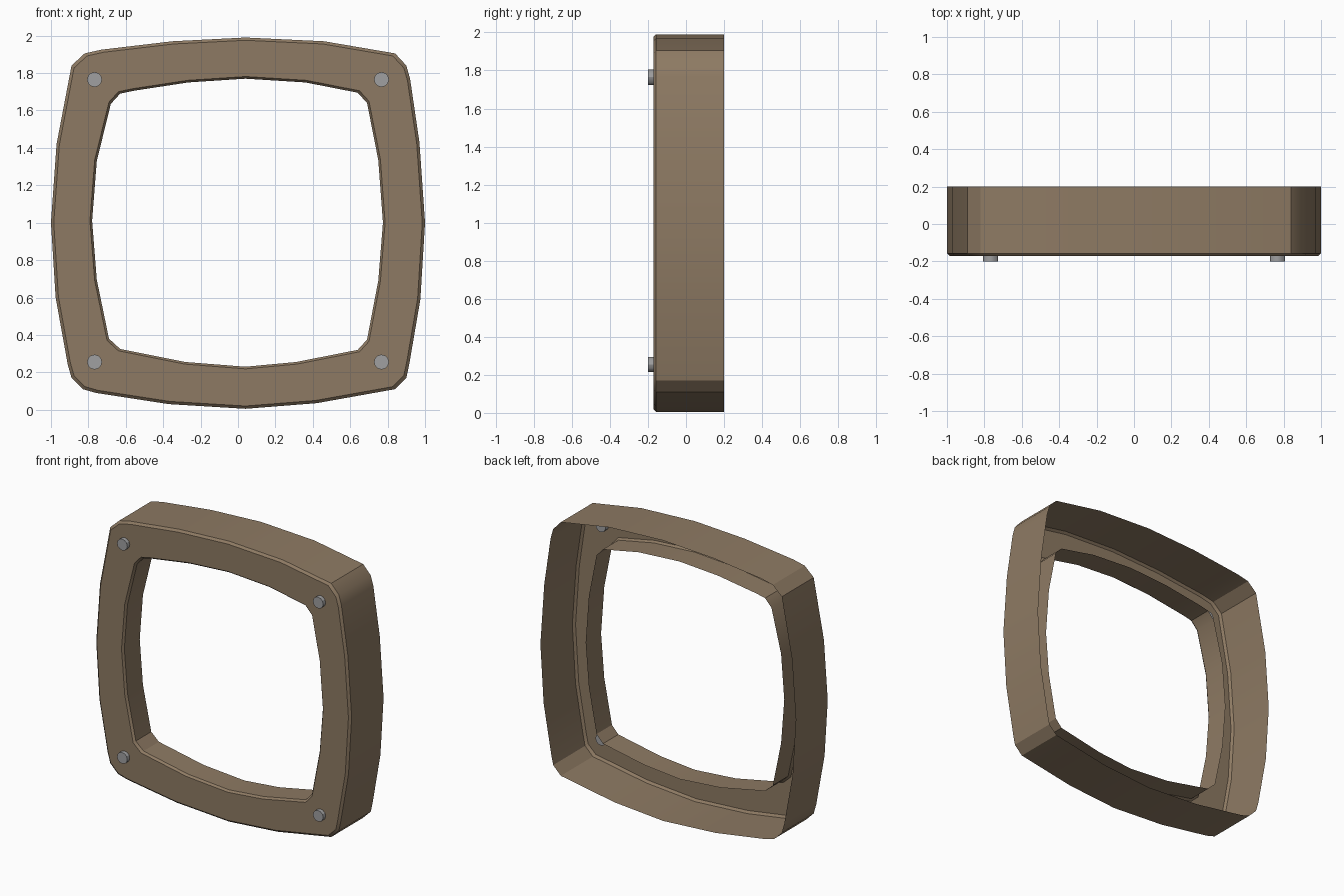
import bpy, bmesh, math
from mathutils import Matrix

cube = bpy.data.objects.get("Cube")
if cube:
    bpy.data.objects.remove(cube)


def material(name, rgb):
    m = bpy.data.materials.new(name)
    m.use_nodes = True
    m.diffuse_color = (*rgb, 1)
    m.node_tree.nodes["Principled BSDF"].inputs["Base Color"].default_value = (*rgb, 1)
    return m


def finish(bm, name, mat):
    mesh = bpy.data.meshes.new(name)
    bm.to_mesh(mesh)
    bm.free()
    mesh.materials.append(mat)
    obj = bpy.data.objects.new(name, mesh)
    bpy.context.collection.objects.link(obj)
    bpy.ops.object.select_all(action='DESELECT')
    obj.select_set(True)
    bpy.context.view_layer.objects.active = obj
    bpy.ops.object.shade_smooth_by_angle(angle=math.radians(30))
    return obj


tan = material("tan brown", (0.27, 0.195, 0.125))
grey = material("steel grey", (0.35, 0.35, 0.355))

# Clockwise outlines (x, z) of the frame and its opening
OUTER = [(.04, 1.99), (.46, 1.97), (.84, 1.905), (.9, 1.84), (.92, 1.77),
         (.97, 1.43), (1, 1), (.975, .59), (.915, .24), (.9, .17), (.84, .11),
         (.42, .035), (.04, .005), (-.37, .03), (-.76, .09), (-.83, .11),
         (-.89, .17), (-.91, .24), (-.975, .6), (-1, 1), (-.97, 1.42),
         (-.89, 1.84), (-.82, 1.905), (-.73, 1.925), (-.35, 1.97)]
INNER = [(.04, 1.77), (.36, 1.75), (.64, 1.695), (.69, 1.64), (.75, 1.335),
         (.775, 1), (.75, .69), (.69, .375), (.64, .32), (.31, .255),
         (.04, .23), (-.28, .255), (-.63, .325), (-.69, .38), (-.755, .695),
         (-.78, 1.01), (-.755, 1.33), (-.68, 1.635), (-.63, 1.69),
         (-.56, 1.705), (-.265, 1.75)]
FRONT, BACK, LIP_BACK, BEVEL = -.172, .2, .015, .015

bm = bmesh.new()


def ring(outline, y, scale=1.0):
    return [bm.verts.new((x * scale, y, 1 + (z - 1) * scale)) for x, z in outline]


def wall(a, b, flip=False):
    n = len(a)
    for i in range(n):
        j = (i + 1) % n
        quad = [a[i], b[i], b[j], a[j]]
        bm.faces.new(quad[::-1] if flip else quad)


# Outer wall and its bevelled front edge
outer_mid = ring(OUTER, FRONT + BEVEL)
outer_front = ring(OUTER, FRONT, 1 - BEVEL)
wall(outer_mid, ring(OUTER, BACK), True)
wall(outer_front, outer_mid, True)

# Shallow lip around the opening
inner_mid = ring(INNER, FRONT + BEVEL)
inner_front = ring(INNER, FRONT, 1 + BEVEL)
wall(inner_mid, ring(INNER, LIP_BACK))
wall(inner_front, inner_mid)

# Flat front plate between the two outlines
edges = []
for loop in (outer_front, inner_front):
    edges += [bm.edges.get((loop[i - 1], loop[i])) for i in range(len(loop))]
bmesh.ops.triangle_fill(bm, edges=edges, use_beauty=True, use_dissolve=False,
                        normal=(0, -1, 0))
bmesh.ops.recalc_face_normals(bm, faces=bm.faces)
plate = [f for f in bm.faces if all(abs(v.co.y - FRONT) < 1e-5 for v in f.verts)]
if plate and plate[0].normal.y > 0:
    bmesh.ops.reverse_faces(bm, faces=bm.faces)
finish(bm, "frame", tan)

# Corner pins
for side, sx in (("left", 1), ("right", -1)):
    for level, z in (("upper", 1.765), ("lower", .255)):
        bm = bmesh.new()
        bmesh.ops.create_cone(bm, cap_ends=True, segments=12, radius1=.04,
                              radius2=.04, depth=.06)
        bmesh.ops.transform(bm, verts=bm.verts, matrix=Matrix.Translation(
            (sx * .767, -.17, z)) @ Matrix.Rotation(math.pi / 2, 4, 'X'))
        finish(bm, f"{level}_{side}_pin", grey)
